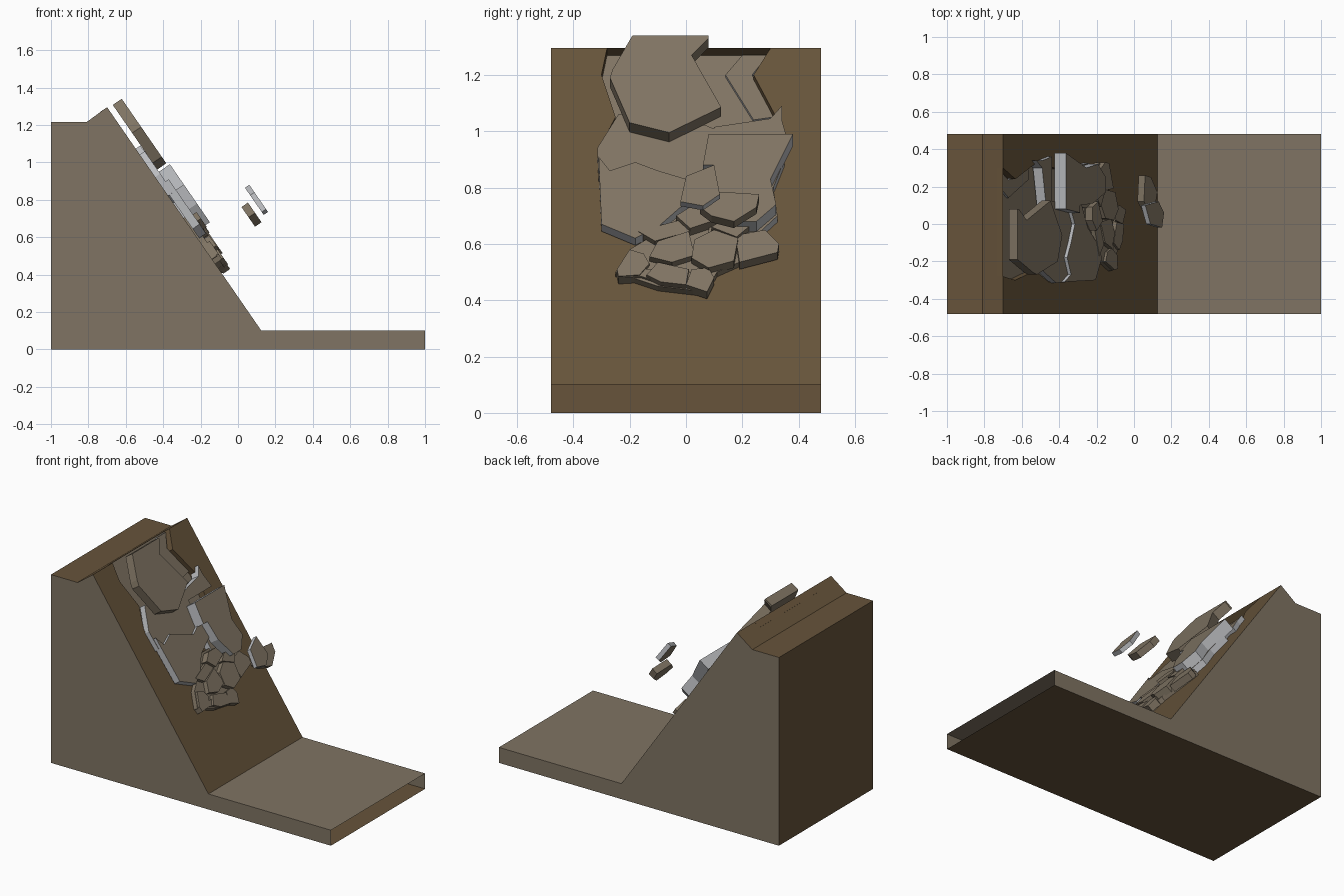
import bpy, bmesh
from mathutils import Vector

if "Cube" in bpy.data.objects:
    bpy.data.objects.remove(bpy.data.objects["Cube"])

# colours
def material(name, rgb):
    m = bpy.data.materials.new(name)
    m.diffuse_color = (*rgb, 1)
    m.use_nodes = True
    m.node_tree.nodes["Principled BSDF"].inputs["Base Color"].default_value = m.diffuse_color
    return m

ROCK = material("grey_brown_rock", (0.215, 0.175, 0.125))
SOIL = material("brown_soil", (0.135, 0.088, 0.043))
FRESH = material("pale_fracture", (0.50, 0.51, 0.53))

# the hillside plane: points are given as (y, z) seen from the right, plus a height above it
FOOT, CREST = (0.125, 0.10), (-0.70, 1.295)
RUN = (CREST[0] - FOOT[0]) / (CREST[1] - FOOT[1])
N = Vector((1, 0, -RUN)).normalized()
W = 0.48

def on_slope(y, z, d=0.0):
    return Vector((FOOT[0] + (z - FOOT[1]) * RUN + d / N.x, y, z))

def finish(bm, name, mats):
    me = bpy.data.meshes.new(name)
    bm.to_mesh(me)
    bm.free()
    for m in mats:
        me.materials.append(m)
    ob = bpy.data.objects.new(name, me)
    bpy.context.collection.objects.link(ob)
    return ob

def slab(name, outline, d, t, edge=ROCK):
    """Flat broken plate: outer face at height d above the slope, thickness t."""
    bm = bmesh.new()
    outer = [bm.verts.new(on_slope(y, z, d)) for y, z in outline]
    inner = [bm.verts.new(v.co - N * t) for v in outer]
    bm.faces.new(outer)
    bm.faces.new(inner[::-1])
    for i in range(len(outer)):
        j = (i + 1) % len(outer)
        bm.faces.new((outer[i], inner[i], inner[j], outer[j])).material_index = 1
    bmesh.ops.recalc_face_normals(bm, faces=bm.faces)
    return finish(bm, name, [ROCK, edge])

# hillside: open at the right end, with a scar cut into the upper slope
def hillside():
    bm = bmesh.new()
    def face(pts, mat):
        f = bm.faces.new([bm.verts.new(p) for p in pts])
        f.material_index = mat
    prof = [(-1, 0), (1, 0), (1, 0.1), FOOT, CREST, (-0.81, 1.215), (-1, 1.215)]
    face([(x, -W, z) for x, z in prof], 0)
    face([(x, W, z) for x, z in prof[::-1]], 0)
    for i, mat in ((0, 1), (2, 0), (4, 1), (5, 1), (6, 1)):
        a, b = prof[i], prof[(i + 1) % len(prof)]
        face([(a[0], W, a[1]), (b[0], W, b[1]), (b[0], -W, b[1]), (a[0], -W, a[1])], mat)
    scar = [(-.28, 1.295), (-.30, 1.2), (-.25, 1.05), (-.31, .94), (-.28, .75),
            (.28, .75), (.32, 1.05), (.24, 1.2), (.30, 1.295)]
    face([on_slope(*p) for p in [(-W, 1.295), (-W, .1), (W, .1), (W, 1.295)] + scar[::-1]], 1)
    depth = 0.044
    deep = [on_slope(*p) - N * depth for p in scar]
    face(deep, 0)
    for i in range(len(scar)):
        j = (i + 1) % len(scar)
        face([on_slope(*scar[i]), on_slope(*scar[j]), deep[j], deep[i]], 1)
    bmesh.ops.remove_doubles(bm, verts=bm.verts, dist=1e-5)
    return finish(bm, "hillside", [ROCK, SOIL])

hillside()

# large plates in and above the scar
slab("scar_step", [(.2, 1.27), (.14, 1.2), (.24, 1.04), (.31, 1.05), (.235, 1.2), (.29, 1.27)],
     -.03, .014, FRESH)
slab("top_plate", [(-.19, 1.34), (.08, 1.34), (.08, 1.33), (.02, 1.27), (.125, 1.085),
                   (-.06, .995), (-.2, 1.03), (-.27, 1.19), (-.26, 1.22)], .09, .058)
slab("broken_lip", [(.1, 1.015), (.3, 1.045), (.34, 1.09), (.34, 1.04), (.36, .97), (.1, .97)],
     .03, .06, FRESH)
slab("left_upper_plate", [(-.24, 1.06), (-.315, .94), (-.31, .84), (-.05, .8), (.12, .8),
                          (.12, 1.0), (0, 1.05)], .032, .04, FRESH)
slab("left_lower_plate", [(-.31, .91), (-.27, .86), (-.18, .89), (-.1, .86), (0, .83), (.1, .87),
                          (.11, .78), (-.02, .73), (-.1, .66), (-.18, .62), (-.3, .67)],
     .052, .045, FRESH)
slab("right_plate", [(.08, .99), (.38, .99), (.3, .83), (.32, .74), (.25, .68), (.17, .68),
                     (.11, .78), (.1, .88), (.06, .88)], .103, .075, FRESH)
slab("right_under_plate", [(.1, .92), (.35, .9), (.31, .8), (.325, .7), (.26, .64), (.08, .64)],
     .04, .04, FRESH)

# thin bed under the rubble
slab("rubble_bed", [(-.25, .50), (-.2, .58), (-.1, .64), (0, .72), (.2, .72), (.33, .6),
                    (.2, .54), (.11, .50), (.07, .43), (-.1, .45)], .03, .03)

# rubble pieces: outline, height
rubble = [
    ([(-.245, .51), (-.2, .58), (-.15, .565), (-.13, .53), (-.165, .49), (-.24, .485)], .045),
    ([(-.24, .48), (-.16, .485), (-.1, .465), (.0, .45), (.07, .43), (.08, .455),
      (.02, .5), (-.1, .51), (-.245, .51)], .04),
    ([(-.14, .49), (-.1, .535), (.01, .51), (0, .455), (-.09, .465)], .055),
    ([(.0, .455), (.02, .51), (.08, .515), (.1, .48), (.075, .43)], .05),
    ([(-.1, .61), (.01, .645), (.03, .56), (-.05, .535), (-.13, .555)], .06),
    ([(.03, .615), (.1, .65), (.185, .62), (.17, .54), (.08, .515), (.02, .55)], .065),
    ([(.175, .63), (.28, .65), (.33, .6), (.325, .57), (.19, .535)], .055),
    ([(-.17, .645), (-.02, .685), (.015, .645), (-.11, .61)], .055),
    ([(-.035, .7), (.02, .735), (.09, .735), (.12, .69), (.015, .655)], .075),
    ([(.09, .66), (.14, .69), (.24, .675), (.18, .625)], .07),
]
for i, (outline, d) in enumerate(rubble):
    slab(f"rubble_{i + 1}", outline, d, .045)

# two flying fragments
slab("flying_fragment_far", [(.12, .785), (.26, .776), (.25, .73), (.17, .68), (.09, .70), (.05, .73)],
     .33, .042)
slab("flying_fragment_near", [(0, .84), (.1, .88), (.12, .776), (.06, .735), (-.02, .75)],
     .39, .028, FRESH)
